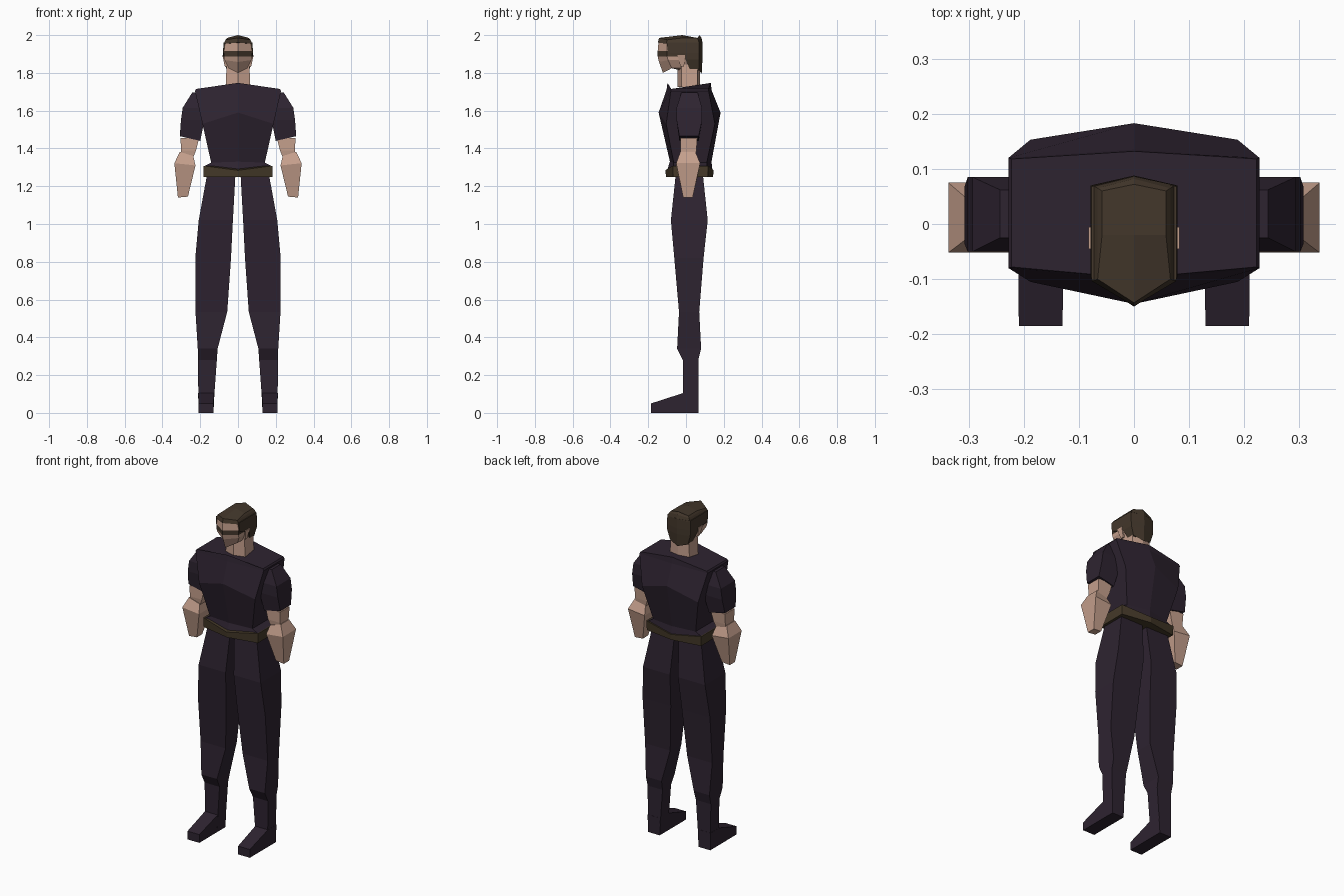
import bpy, bmesh


def material(name, rgb):
    m = bpy.data.materials.new(name)
    m.diffuse_color = (*rgb, 1)
    return m


CLOTH = material("dark cloth", (0.027, 0.017, 0.030))
SKIN = material("skin", (0.56, 0.35, 0.265))
HAIR = material("brown hair", (0.056, 0.038, 0.024))
BELT = material("belt leather", (0.060, 0.042, 0.022))


def loft(name, rings, mats, rule=None, mirror=False):
    """Skin a stack of point rings, cap both ends, colour faces by a rule."""
    bm = bmesh.new()
    loops = [[bm.verts.new(p) for p in r] for r in rings]
    n = len(loops[0])
    for a, b in zip(loops, loops[1:]):
        for i in range(n):
            bm.faces.new((a[i], a[(i + 1) % n], b[(i + 1) % n], b[i]))
    bm.faces.new(loops[0])
    bm.faces.new(loops[-1])
    bmesh.ops.recalc_face_normals(bm, faces=bm.faces)
    if rule:
        for f in bm.faces:
            f.material_index = rule(f.calc_center_median())
    me = bpy.data.meshes.new(name)
    bm.to_mesh(me)
    bm.free()
    for m in mats:
        me.materials.append(m)
    ob = bpy.data.objects.new(name, me)
    bpy.context.collection.objects.link(ob)
    if mirror:
        ob.modifiers.new("mirror", "MIRROR")
    return ob


def box(z, x0, x1, y0, y1, tilt=0):
    """Four-sided ring; tilt lowers the outer edge."""
    return [(x0, y0, z), (x1, y0, z - tilt), (x1, y1, z - tilt), (x0, y1, z)]


def hexa(zs, zc, hx, fs, bs, fc, bc):
    """Six-sided ring with a centre ridge at front and back."""
    return [(0, fc, zc), (hx, fs, zs), (hx, bs, zs),
            (0, bc, zc), (-hx, bs, zs), (-hx, fs, zs)]


# Shirt with flared hem
loft("shirt", [
    hexa(1.305, 1.285, .18, -.065, .11, -.10, .14),
    hexa(1.325, 1.33, .142, -.065, .11, -.085, .135),
    hexa(1.53, 1.59, .188, -.105, .153, -.145, .183),
    hexa(1.705, 1.71, .228, -.08, .12, -.103, .135),
    hexa(1.715, 1.747, .222, -.078, .118, -.098, .132)], [CLOTH])

# Belt
loft("belt", [
    hexa(1.25, 1.25, .182, -.068, .115, -.105, .143),
    hexa(1.308, 1.284, .184, -.07, .118, -.11, .147)], [BELT])

# Legs
loft("leg", [
    box(0.0, .13, .205, -.015, .065),
    box(.10, .125, .21, -.015, .065),
    box(.28, .112, .212, -.017, .065),
    box(.34, .108, .213, -.047, .08),
    box(.535, .057, .225, -.037, .07),
    box(.82, .037, .226, -.062, .093),
    box(1.02, .027, .208, -.08, .115),
    box(1.255, .014, .165, -.055, .09)], [CLOTH], mirror=True)

# Shoes, lofted from toe to heel
loft("shoe", [
    [(.13, -.185, 0), (.209, -.185, 0), (.209, -.185, .05), (.13, -.185, .05)],
    [(.13, -.015, 0), (.209, -.015, 0), (.211, -.015, .105), (.126, -.015, .105)],
    [(.13, .066, 0), (.209, .066, 0), (.211, .066, .105), (.126, .066, .105)]],
    [CLOTH], mirror=True)

# Sleeves, forearms and fists
loft("sleeve", [
    box(1.44, .20, .308, -.035, .067, -.025),
    box(1.55, .178, .302, -.05, .085),
    box(1.615, .182, .293, -.05, .085),
    box(1.695, .215, .243, -.025, .062)], [CLOTH], mirror=True)
loft("forearm", [
    box(1.355, .236, .303, -.025, .05),
    box(1.39, .222, .302, -.03, .055),
    box(1.455, .206, .304, -.03, .06)], [SKIN], mirror=True)
loft("fist", [
    box(1.145, .265, .318, -.015, .035, .005),
    box(1.31, .225, .337, -.052, .075, -.012),
    box(1.36, .237, .308, -.03, .05, -.022)], [SKIN], mirror=True)

# Neck
loft("neck", [
    hexa(1.725, 1.725, .065, -.025, .06, -.045, .075),
    hexa(1.86, 1.86, .06, -.025, .06, -.045, .075)], [SKIN])

# Face, with a dark eye band across the front
loft("face", [
    hexa(1.825, 1.80, .05, -.075, .01, -.122, .02),
    hexa(1.868, 1.858, .072, -.095, .03, -.143, .05),
    hexa(1.888, 1.888, .074, -.10, .03, -.150, .05),
    hexa(1.915, 1.915, .074, -.10, .03, -.150, .05),
    hexa(1.96, 1.967, .068, -.10, .03, -.145, .05)], [SKIN, HAIR],
    lambda c: int(1.89 < c.z < 1.912))

# Hair: back block and cap
loft("hair_back", [
    hexa(1.815, 1.795, .060, .022, .068, .03, .083),
    hexa(1.87, 1.87, .077, -.002, .07, .0, .087),
    hexa(1.905, 1.905, .079, -.095, .07, -.095, .088),
    hexa(1.962, 1.962, .077, -.102, .068, -.102, .087)], [HAIR])
loft("hair_cap", [
    hexa(1.955, 1.96, .076, -.104, .07, -.149, .087),
    hexa(1.975, 1.985, .066, -.10, .065, -.143, .082),
    hexa(1.985, 2.0, .058, -.02, .06, -.02, .072)], [HAIR])

# Ears
loft("ear", [
    box(1.835, .055, .07, -.03, -.01),
    box(1.895, .07, .083, -.045, -.005)], [SKIN], mirror=True)
